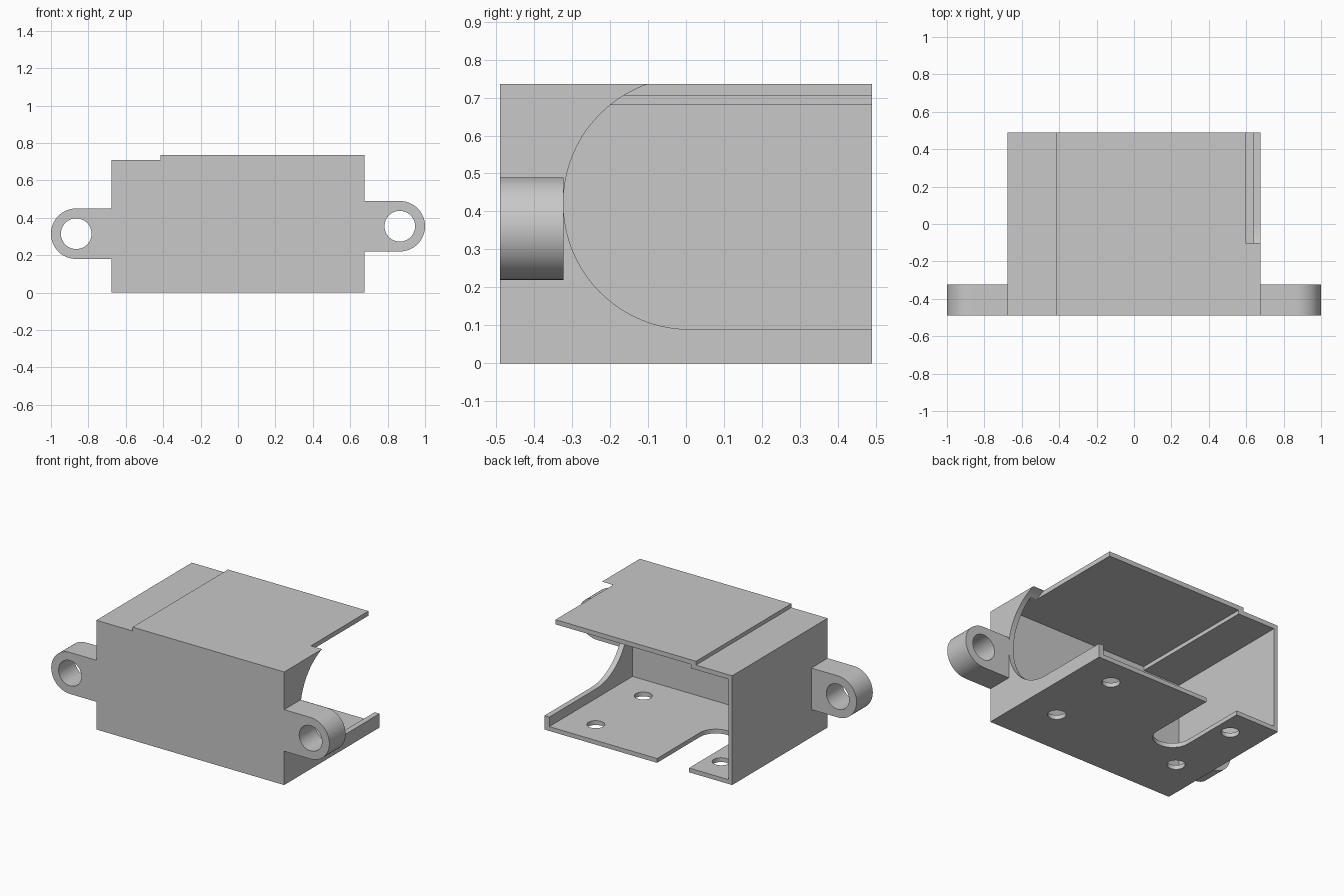
import bpy, bmesh, math
from mathutils import Vector

cube = bpy.data.objects.get("Cube")
if cube:
    bpy.data.objects.remove(cube, do_unlink=True)

grey = bpy.data.materials.new("plain grey")
grey.use_nodes = True
GREY = (0.58, 0.58, 0.58, 1)
grey.diffuse_color = GREY
grey.node_tree.nodes["Principled BSDF"].inputs["Base Color"].default_value = GREY


def arc(cx, cy, r, start, end, n=32):
    """Points along an arc, angles in degrees."""
    angles = [math.radians(start + (end - start) * i / n) for i in range(n + 1)]
    return [(cx + r * math.cos(a), cy + r * math.sin(a)) for a in angles]


def circle(cx, cy, r):
    return arc(cx, cy, r, 0, 360, 48)[:-1]


def prism(name, outline, axis, lo, hi):
    """Extrude a 2D outline along the x, y or z axis from lo to hi."""
    place = {"x": lambda p: (lo, p[0], p[1]),
             "y": lambda p: (p[0], lo, p[1]),
             "z": lambda p: (p[0], p[1], lo)}[axis]
    step = Vector([(hi - lo) * (axis == a) for a in "xyz"])
    bm = bmesh.new()
    face = bm.faces.new([bm.verts.new(place(p)) for p in outline])
    ext = bmesh.ops.extrude_face_region(bm, geom=[face])
    moved = [v for v in ext["geom"] if isinstance(v, bmesh.types.BMVert)]
    bmesh.ops.translate(bm, verts=moved, vec=step)
    bmesh.ops.recalc_face_normals(bm, faces=bm.faces)
    mesh = bpy.data.meshes.new(name)
    bm.to_mesh(mesh)
    bm.free()
    mesh.materials.append(grey)
    ob = bpy.data.objects.new(name, mesh)
    bpy.context.collection.objects.link(ob)
    return ob


def activate(ob):
    bpy.ops.object.select_all(action="DESELECT")
    ob.select_set(True)
    bpy.context.view_layer.objects.active = ob


def cut(ob, cutter):
    """Subtract the cutter, then discard it."""
    cutter.hide_render = True
    mod = ob.modifiers.new("cut", "BOOLEAN")
    mod.operation = "DIFFERENCE"
    mod.solver = "EXACT"
    mod.object = cutter
    activate(ob)
    bpy.ops.object.modifier_apply(modifier=mod.name)
    bpy.data.objects.remove(cutter, do_unlink=True)


def smooth(ob):
    activate(ob)
    bpy.ops.object.shade_smooth_by_angle(angle=math.radians(30))


FRONT, BACK, SIDE = -0.49, 0.49, 0.675

# Housing with a stepped top, hollowed from the open back
housing = prism("housing", [(-SIDE, 0), (SIDE, 0), (SIDE, 0.735), (-0.415, 0.735),
                            (-0.415, 0.71), (-SIDE, 0.71)], "y", FRONT, BACK)
cut(housing, prism("cavity", [(-0.647, 0.028), (0.64, 0.028), (0.64, 0.705), (-0.38, 0.705),
                              (-0.38, 0.68), (-0.647, 0.68)], "y", -0.365, 0.6))

# Rounded opening through the left wall and the edge of the top
opening = arc(0.009, 0.422, 0.332, 270, 90, 40) + [(0.6, 0.754), (0.6, 0.09)]
cut(housing, prism("side_opening", opening, "x", 0.595, 0.8))

# Round-ended slot in the back edge of the floor
slot = arc(-0.25, 0.05, 0.115, 180, 360) + [(-0.135, 0.6), (-0.365, 0.6)]
cut(housing, prism("floor_slot", slot, "z", -0.1, 0.1))

# Four screw holes in the floor
for x in (-0.468, 0.433):
    for y in (-0.18, 0.308):
        cut(housing, prism("screw_hole", circle(x, y, 0.053), "z", -0.1, 0.1))
smooth(housing)

# Mounting ears with bolt holes
for name, s, z in (("left_ear", 1, 0.355), ("right_ear", -1, 0.315)):
    rim = [(s * x, y) for x, y in arc(0.865, z, 0.135, -90, 90)]
    ear = prism(name, rim + [(s * SIDE, z + 0.135), (s * SIDE, z - 0.135)], "y", FRONT, -0.323)
    cut(ear, prism("bolt_hole", circle(s * 0.865, z, 0.082), "y", -0.6, -0.2))
    smooth(ear)
